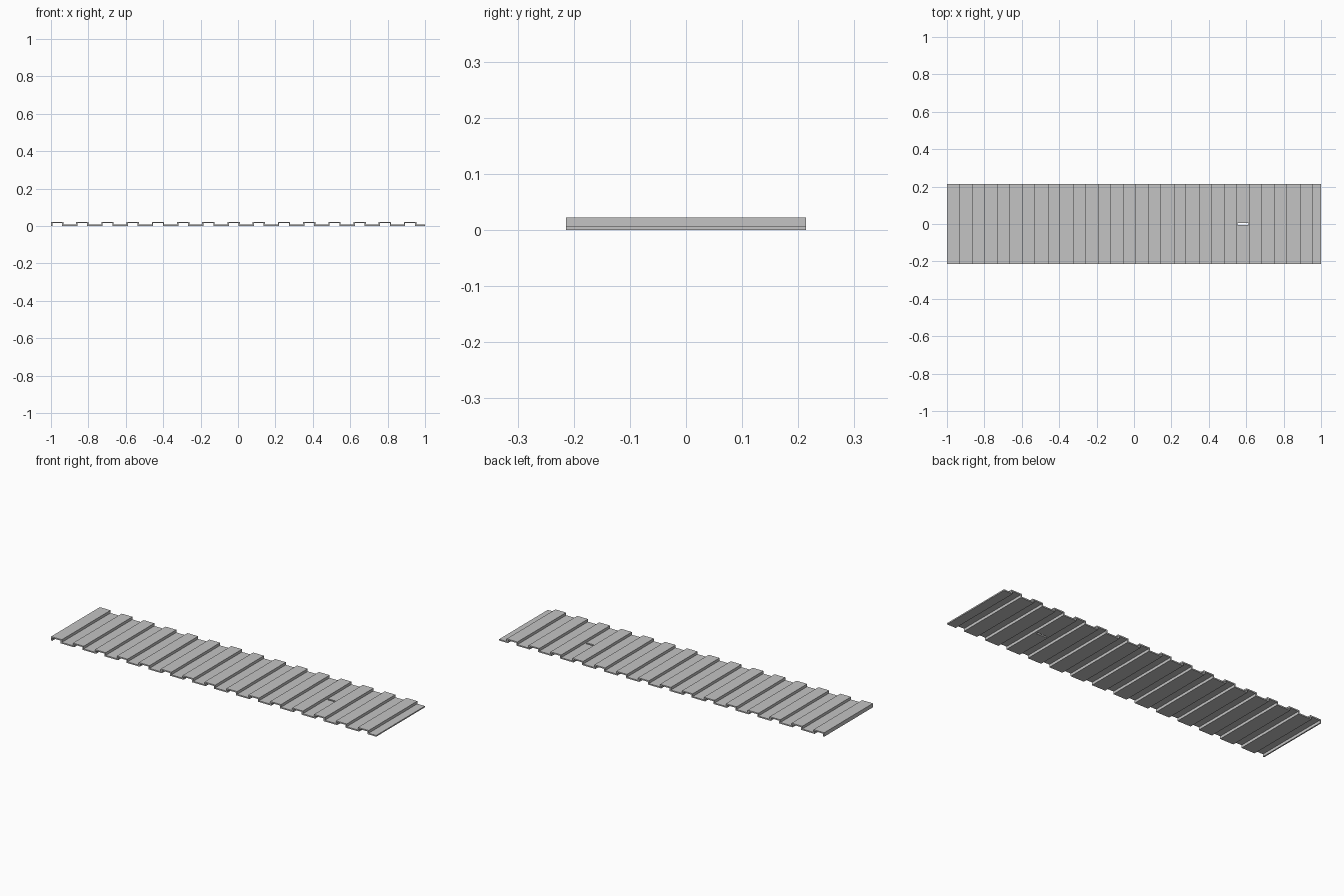
import bpy, bmesh

cube = bpy.data.objects.get("Cube")
if cube:
    bpy.data.objects.remove(cube, do_unlink=True)

LENGTH, HALF_WIDTH = 2.0, 0.214
HEIGHT, SHEET = 0.022, 0.007
PITCH, RIB_WIDTH, RIBS = 0.1348, 0.066, 15


def make_material(name, color):
    mat = bpy.data.materials.new(name)
    mat.use_nodes = True
    mat.diffuse_color = color
    mat.node_tree.nodes["Principled BSDF"].inputs["Base Color"].default_value = color
    return mat


def make_object(name, bm, mat):
    bmesh.ops.recalc_face_normals(bm, faces=bm.faces)
    mesh = bpy.data.meshes.new(name)
    bm.to_mesh(mesh)
    bm.free()
    mesh.materials.append(mat)
    obj = bpy.data.objects.new(name, mesh)
    bpy.context.collection.objects.link(obj)
    return obj


def extrude_profile(name, points, half_width, mat):
    """Extrude an x-z outline along y, centred on y = 0."""
    bm = bmesh.new()
    face = bm.faces.new([bm.verts.new((x, -half_width, z)) for x, z in points])
    result = bmesh.ops.extrude_face_region(bm, geom=[face], use_keep_orig=True)
    moved = [v for v in result["geom"] if isinstance(v, bmesh.types.BMVert)]
    bmesh.ops.translate(bm, verts=moved, vec=(0, 2 * half_width, 0))
    return make_object(name, bm, mat)


grey = make_material("metal_grey", (0.55, 0.55, 0.55, 1))

# Corrugated sheet: upper outline, then the lower outline inset by the thickness
upper, lower = [], []
for i in range(RIBS):
    a = -LENGTH / 2 + i * PITCH
    b = a + RIB_WIDTH
    foot = SHEET if i else 0
    upper += [(a, foot), (a, HEIGHT), (b, HEIGHT), (b, SHEET)]
    lower += [(a + SHEET, 0), (a + SHEET, HEIGHT - SHEET),
              (b - SHEET, HEIGHT - SHEET), (b - SHEET, 0)]
upper.append((LENGTH / 2, SHEET))
lower.append((LENGTH / 2, 0))
sheet = extrude_profile("corrugated_sheet", upper + lower[::-1], HALF_WIDTH, grey)

# Small slot through one valley
x0 = -LENGTH / 2 + 11 * PITCH + RIB_WIDTH
x1 = -LENGTH / 2 + 12 * PITCH
slot = extrude_profile(
    "slot_cutter",
    [(x0 + 0.005, -0.01), (x1 - 0.005, -0.01), (x1 - 0.005, 0.015), (x0 + 0.005, 0.015)],
    0.005, grey)
slot.hide_render = True
slot.hide_viewport = True
cut = sheet.modifiers.new("slot", 'BOOLEAN')
cut.operation = 'DIFFERENCE'
cut.solver = 'EXACT'
cut.object = slot
